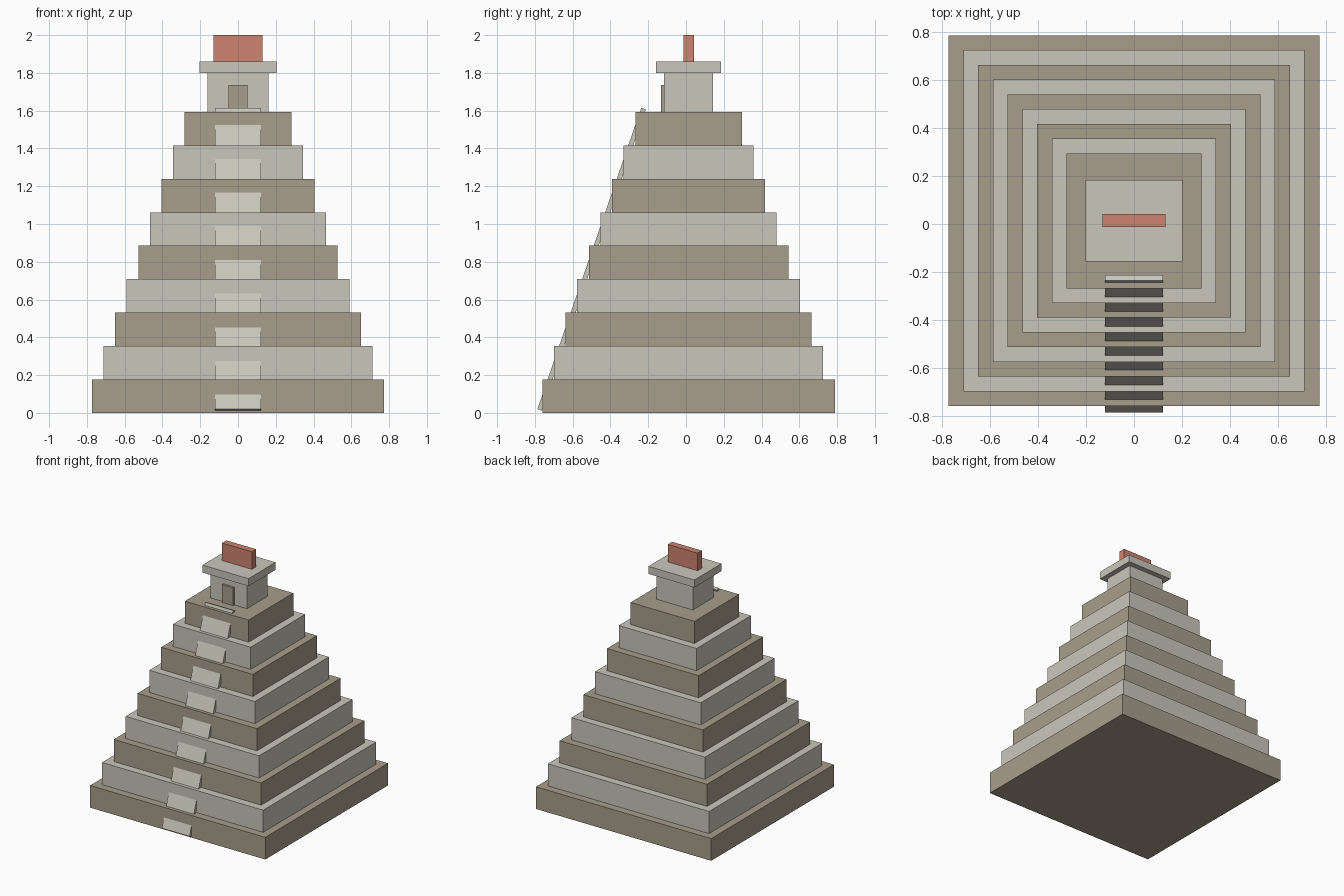
import bpy
from math import atan2, hypot

cube = bpy.data.objects.get("Cube")
if cube:
    bpy.data.objects.remove(cube, do_unlink=True)


def material(name, rgb):
    mat = bpy.data.materials.new(name)
    mat.use_nodes = True
    color = (*rgb, 1)
    mat.diffuse_color = color
    mat.node_tree.nodes["Principled BSDF"].inputs["Base Color"].default_value = color
    return mat


dark_stone = material("dark stone", (0.39, 0.34, 0.26))
pale_stone = material("pale stone", (0.59, 0.57, 0.50))
red_stone = material("red stone", (0.61, 0.23, 0.165))


def block(name, mat, size, center, tilt=0):
    bpy.ops.mesh.primitive_cube_add(size=1, location=center, rotation=(tilt, 0, 0))
    ob = bpy.context.object
    ob.name = name
    ob.scale = size
    ob.data.materials.append(mat)
    return ob


def stacked(name, mat, width, depth, bottom, top, y):
    return block(name, mat, (width, depth, top - bottom), (0, y, (bottom + top) / 2))


AXIS_Y = 0.0135
TIERS = 9
RISE = 0.177
SETBACK = 0.0615

# Stepped base, alternating stone
for i in range(TIERS):
    side = 2 * (0.774 - SETBACK * i)
    stacked(f"tier_{i + 1}", pale_stone if i % 2 else dark_stone,
            side, side, RISE * i, RISE * (i + 1), AXIS_Y)
platform = TIERS * RISE

# Sloping stair slab, partly sunk into the tiers
run, climb = 0.55, 1.595
block("stair_ramp", pale_stone, (0.244, 0.025, hypot(run, climb)),
      (0, -0.5, 0.8135), -atan2(run, climb))

# Shrine on the top platform
stacked("shrine", pale_stone, 0.322, 0.258, platform, 1.8, AXIS_Y)
stacked("shrine_door", dark_stone, 0.1, 0.02, platform, 1.736, -0.122)
stacked("shrine_roof", pale_stone, 0.406, 0.342, 1.8, 1.86, AXIS_Y)
stacked("roof_comb", red_stone, 0.262, 0.054, 1.86, 2.0, 0.0145)
